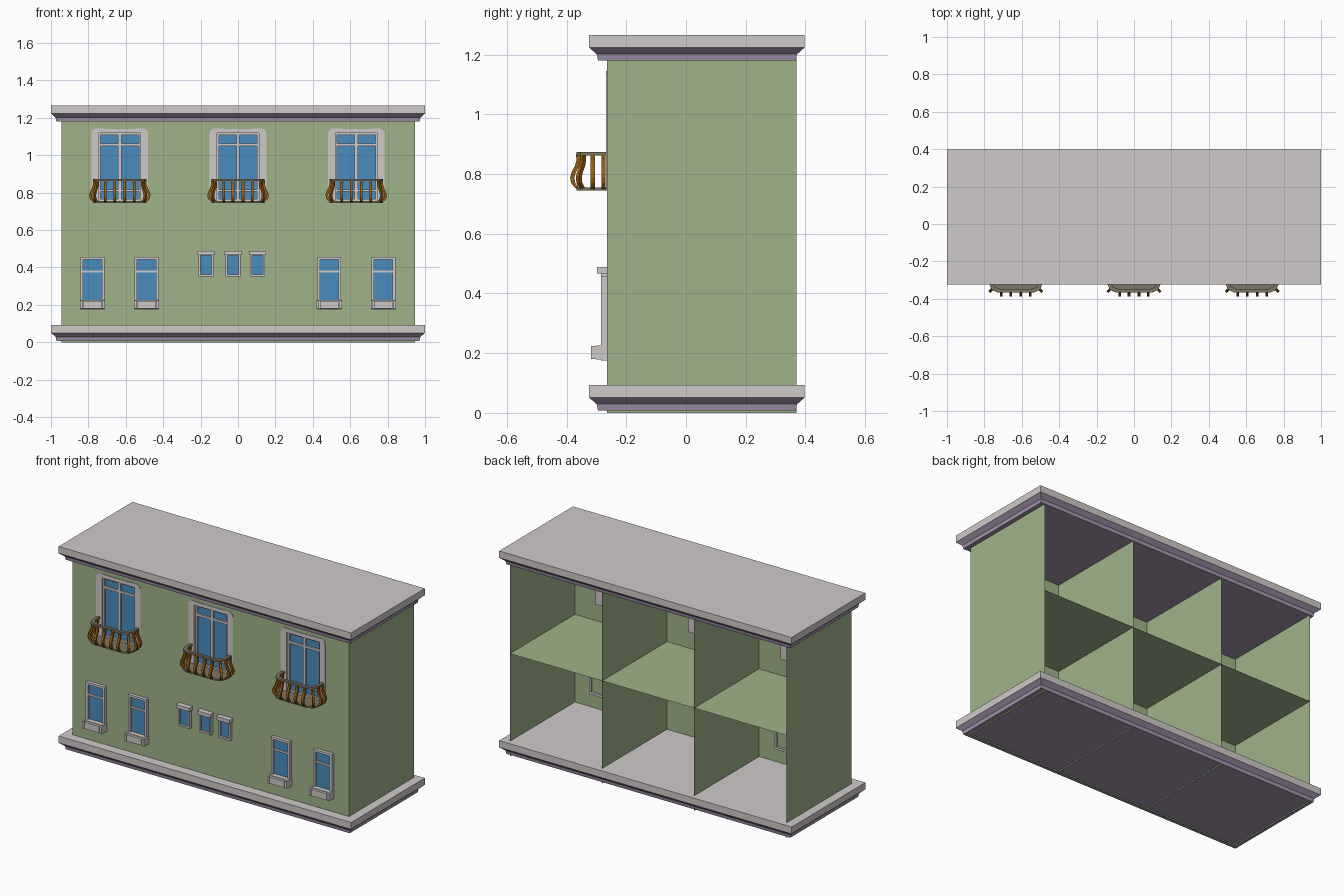
import bpy, bmesh
from mathutils import Vector

if "Cube" in bpy.data.objects:
    bpy.data.objects.remove(bpy.data.objects["Cube"])


def mat(name, r, g, b):
    m = bpy.data.materials.new(name)
    m.diffuse_color = [(c / 255 / 12.92 if c < 11 else ((c / 255 + 0.055) / 1.055) ** 2.4)
                       for c in (r, g, b)] + [1]
    m.use_nodes = True
    m.node_tree.nodes["Principled BSDF"].inputs["Base Color"].default_value = m.diffuse_color
    return m


GREEN = mat("wall_green", 160, 180, 138)
GREY = mat("trim_grey", 208, 202, 202)
LILAC = mat("cornice_lilac", 165, 150, 175)
BLUE = mat("glass_blue", 74, 140, 190)
BRONZE = mat("baluster_bronze", 145, 92, 20)
RAIL = mat("rail_taupe", 125, 117, 102)


def finish(name, bm, *mats, recalc=True):
    if recalc:
        bmesh.ops.recalc_face_normals(bm, faces=bm.faces)
    me = bpy.data.meshes.new(name)
    bm.to_mesh(me)
    bm.free()
    for m in mats:
        me.materials.append(m)
    ob = bpy.data.objects.new(name, me)
    bpy.context.collection.objects.link(ob)
    return ob


def add_box(bm, x0, x1, y0, y1, z0, z1):
    vs = bmesh.ops.create_cube(bm, size=1)["verts"]
    for v in vs:
        v.co = ((x0 + x1) / 2 + v.co.x * (x1 - x0), (y0 + y1) / 2 + v.co.y * (y1 - y0),
                (z0 + z1) / 2 + v.co.z * (z1 - z0))


def boxes(name, m, *specs):
    bm = bmesh.new()
    for s in specs:
        add_box(bm, *s)
    return finish(name, bm, m)


def add_loft(bm, rings, cap=True):
    rows = [[bm.verts.new(p) for p in r] for r in rings]
    n = len(rows[0])
    for a, b in zip(rows, rows[1:]):
        for i in range(n):
            bm.faces.new((a[i], a[(i + 1) % n], b[(i + 1) % n], b[i]))
    if cap:
        bm.faces.new(rows[0])
        bm.faces.new(rows[-1])


def prism(name, m, pts, lo, hi, axis):
    bm = bmesh.new()
    place = (lambda p, h: (p[0], h, p[1])) if axis == "y" else (lambda p, h: (p[0], p[1], h))
    add_loft(bm, [[place(p, h) for p in pts] for h in (lo, hi)])
    return finish(name, bm, m)


def sheet(name, corners):
    bm = bmesh.new()
    bm.faces.new([bm.verts.new(c) for c in corners])
    return finish(name, bm, GREEN, recalc=False)


FY, BY, WX, TOP = -0.265, 0.37, 0.945, 1.19
BAYS = (-0.632, 0.0, 0.632)

# moulded slabs: grey top and fascia, lilac underside mouldings
for name, z in (("base_slab", 0.008), ("roof_slab", 1.18)):
    bm = bmesh.new()
    rings = []
    for inset, dz in ((0.029, 0), (0.025, 0.021), (0, 0.043), (0, 0.085)):
        x, y0, y1 = 1 - inset, -0.324 + inset, 0.397 - inset
        rings.append([(-x, y0, z + dz), (x, y0, z + dz), (x, y1, z + dz), (-x, y1, z + dz)])
    add_loft(bm, rings)
    for f in bm.faces:
        f.material_index = 0 if f.calc_center_median().z > z + 0.05 else 1
    finish(name, bm, GREY, LILAC)

# front wall with three tall openings
OPEN_W, OPEN_B, OPEN_T = 0.112, 0.755, 1.118
xs = [-WX] + [c + s * OPEN_W for c in BAYS for s in (-1, 1)] + [WX]
zs = [0, OPEN_B, OPEN_T, TOP]
bm = bmesh.new()
grid = [[bm.verts.new((x, FY, z)) for x in xs] for z in zs]
for j in range(3):
    for i in range(len(xs) - 1):
        if not (j == 1 and i % 2 == 1):
            bm.faces.new((grid[j][i], grid[j][i + 1], grid[j + 1][i + 1], grid[j + 1][i]))
finish("front_wall", bm, GREEN, recalc=False)

# side walls, room dividers and middle floor; the back is open
for name, x in (("left_wall", -WX), ("divider_left", -0.315),
                ("divider_right", 0.315), ("right_wall", WX)):
    pts = [(x, FY, 0), (x, BY, 0), (x, BY, TOP), (x, FY, TOP)]
    sheet(name, pts if x > 0 else pts[::-1])
sheet("middle_floor", [(-WX, FY, 0.635), (WX, FY, 0.635), (WX, BY, 0.635), (-WX, BY, 0.635)])


def plan(w, d, c):
    """Balcony outline from wall to wall with rounded front corners."""
    half = [(w, FY), (w, -d + c), (w - c * 0.3, -d + c * 0.3), (w - c, -d)]
    return [(-x, y) for x, y in half] + half[::-1]


BAR = [(0.004, 0.865), (0.003, 0.845), (0.009, 0.825), (0.019, 0.805),
       (0.024, 0.788), (0.021, 0.770), (0.011, 0.757), (0.002, 0.750)]
SPOTS = [(0.027, -0.357, 0, -1), (0.077, -0.357, 0, -1), (0.120, -0.342, 0.7, -0.7),
         (0.133, -0.312, 1, 0), (0.133, -0.276, 1, 0)]

# upper balcony windows
for cx in BAYS:
    # rounded surround, flush outside and standing into the room
    half = [(0.152, 0.75), (0.152, 1.115), (0.146, 1.133), (0.128, 1.144), (0.06, 1.141)]
    inner = [(OPEN_W, 0.75), (OPEN_W, OPEN_T)]
    pts = [(cx - x, z) for x, z in half] + [(cx + x, z) for x, z in half[::-1]]
    pts += [(cx + x, z) for x, z in inner] + [(cx - x, z) for x, z in inner[::-1]]
    prism("window_surround", GREY, pts, -0.268, -0.237, "y")
    w = OPEN_W
    boxes("balcony_window_glass", BLUE, (cx - w, cx + w, -0.246, -0.240, OPEN_B, OPEN_T))
    ya, yb = -0.256, -0.238
    boxes("balcony_window_frame", GREY,
          (cx - w, cx - w + 0.010, ya, yb, OPEN_B, OPEN_T),
          (cx + w - 0.010, cx + w, ya, yb, OPEN_B, OPEN_T),
          (cx - w, cx + w, ya, yb, OPEN_T - 0.010, OPEN_T),
          (cx - w, cx + w, ya, yb, OPEN_B, OPEN_B + 0.010),
          (cx - w, cx + w, ya, yb, 1.050, 1.064),
          (cx - w, cx + w, ya, yb, 0.805, 0.817),
          (cx - 0.009, cx + 0.009, ya, yb, OPEN_B, OPEN_T))

    # balcony floor and hand rail
    outer = [(cx + x, y) for x, y in plan(0.142, 0.366, 0.045)]
    hole = [(cx + x, y) for x, y in plan(0.124, 0.348, 0.040)]
    prism("balcony_floor", RAIL, outer, 0.745, 0.755, "z")
    prism("balcony_rail", RAIL, outer + hole[::-1], 0.862, 0.874, "z")

    # bulging balusters
    bm = bmesh.new()
    for side in (-1, 1):
        for x, y, nx, ny in SPOTS:
            n = Vector((side * nx, ny, 0)).normalized()
            t = Vector((-n.y, n.x, 0))
            base = Vector((cx + side * x, y, 0))
            add_loft(bm, [[base + n * (off + a * 0.007) + t * b * 0.007 + Vector((0, 0, z))
                           for a, b in ((-1, -1), (1, -1), (1, 1), (-1, 1))] for off, z in BAR])
    finish("balusters", bm, BRONZE)


def frame_specs(x0, x1, z0, z1, t):
    a, b = -0.285, -0.252
    return [(x0, x0 + t, a, b, z0, z1), (x1 - t, x1, a, b, z0, z1),
            (x0 + t, x1 - t, a, b, z1 - t, z1), (x0 + t, x1 - t, a, b, z0, z0 + t)]


# ground floor windows with box sills
for cx in (-0.778, -0.489, 0.488, 0.777):
    x0, x1 = cx - 0.064, cx + 0.064
    boxes("lower_window_frame", GREY, *frame_specs(x0, x1, 0.175, 0.456, 0.014),
          (x0, x1, -0.281, -0.268, 0.373, 0.385))
    boxes("lower_window_glass", BLUE, (x0 + 0.01, x1 - 0.01, -0.273, -0.267, 0.18, 0.45))
    boxes("window_sill", GREY, (cx - 0.067, cx + 0.067, -0.302, -0.266, 0.178, 0.226),
          (cx - 0.050, cx + 0.050, -0.318, -0.300, 0.182, 0.222),
          (cx - 0.067, cx - 0.054, -0.318, -0.300, 0.180, 0.224),
          (cx + 0.054, cx + 0.067, -0.318, -0.300, 0.180, 0.224))

# three small windows with header ledges
for cx in (-0.171, -0.027, 0.105):
    x0, x1 = cx - 0.040, cx + 0.040
    boxes("small_window_frame", GREY, *frame_specs(x0, x1, 0.353, 0.474, 0.010))
    boxes("small_window_glass", BLUE, (x0 + 0.006, x1 - 0.006, -0.273, -0.267, 0.357, 0.47))
    boxes("small_window_header", GREY, (cx - 0.046, cx + 0.046, -0.298, -0.262, 0.466, 0.488))
